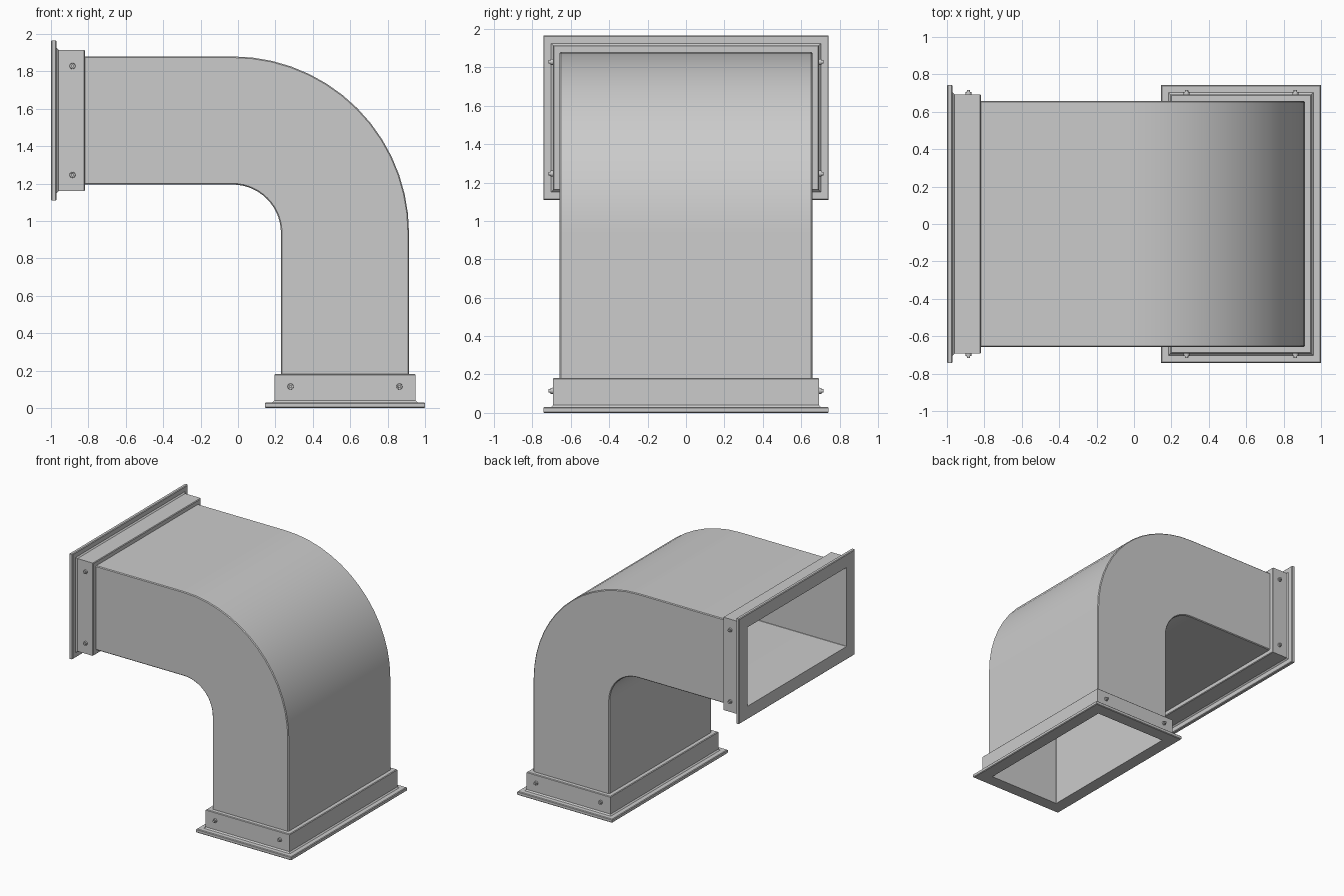
import bpy, bmesh, math
from mathutils import Vector

if "Cube" in bpy.data.objects:
    bpy.data.objects.remove(bpy.data.objects["Cube"])

CX, CZ = 0.572, 1.5375        # axis of the vertical leg / height of the horizontal leg
HU, HY = 0.3425, 0.658        # half depth and half width of the duct
BX = -0.03                    # bend centre x
R = CX - BX                   # bend radius on the centre line
BZ = CZ - R                   # bend centre z
WALL = 0.021


def finish(bm, name, angle=30):
    bmesh.ops.recalc_face_normals(bm, faces=bm.faces)
    me = bpy.data.meshes.new(name)
    bm.to_mesh(me)
    bm.free()
    ob = bpy.data.objects.new(name, me)
    bpy.context.collection.objects.link(ob)
    bpy.ops.object.select_all(action='DESELECT')
    ob.select_set(True)
    bpy.context.view_layer.objects.active = ob
    bpy.ops.object.shade_smooth_by_angle(angle=math.radians(angle))
    return ob


def loft(rings, closed):
    bm = bmesh.new()
    vs = [[bm.verts.new(p) for p in ring] for ring in rings]
    n = len(vs[0])
    for i in range(len(vs) if closed else len(vs) - 1):
        a, b = vs[i], vs[(i + 1) % len(vs)]
        for j in range(n):
            k = (j + 1) % n
            bm.faces.new((a[j], a[k], b[k], b[j]))
    return bm


# Hollow rectangular duct swept through the 90 degree elbow
def section(hu, hy, c):
    return [(hu - c, hy), (hu, hy - c), (hu, c - hy), (hu - c, -hy),
            (c - hu, -hy), (-hu, c - hy), (-hu, hy - c), (c - hu, hy)]


SEG = 14
stations = [(-1.0, CZ, 90)]
for i in range(SEG + 1):
    a = 90 - 90 * i / SEG
    t = math.radians(a)
    stations.append((BX + R * math.cos(t), BZ + R * math.sin(t), a))
stations.append((CX, 0.0, 0))


def duct_rings(pts, path):
    return [[(x + u * math.cos(math.radians(a)), y, z + u * math.sin(math.radians(a)))
             for u, y in pts] for x, z, a in path]


outer = duct_rings(section(HU, HY, 0.006), stations)
inner = duct_rings(section(HU - WALL, HY - WALL, 0.002), stations[::-1])
finish(loft(outer + inner, True), "elbow_duct")


# End frames: angle-iron profile (offset from duct wall, depth from the open end)
PROFILE = [(-0.006, 0.0), (0.0805, 0.0), (0.0855, 0.005), (0.0855, 0.025),
           (0.0805, 0.03), (0.045, 0.03), (0.035, 0.04), (0.035, 0.177),
           (0.030, 0.182), (-0.006, 0.182)]


def bottom(u, y, d):
    return Vector((CX + u, y, d))


def side(u, y, d):
    return Vector((-1 + d, y, CZ + u))


for label, place in (("bottom", bottom), ("side", side)):
    rings = [[place(su * (HU + o), sy * (HY + o), d)
              for su, sy in ((1, 1), (1, -1), (-1, -1), (-1, 1))] for o, d in PROFILE]
    finish(loft(rings, True), label + "_flange")

    # Bolts on the two narrow faces of each collar
    for sy in (1, -1):
        for u in (-0.291, 0.291):
            bm = bmesh.new()
            for r, h in ((0.017, 0.012), (0.010, 0.023)):
                made = bmesh.ops.create_cone(bm, cap_ends=True, segments=12,
                                             radius1=r, radius2=r * 0.9, depth=h + 0.01)
                bmesh.ops.translate(bm, verts=made["verts"], vec=(0, 0, (h - 0.01) / 2))
            base = place(u, sy * (HY + 0.035), 0.115)
            for v in bm.verts:
                x, y, z = v.co
                v.co = base + Vector((x, sy * z, y))
            finish(bm, label + "_bolt", 40)
